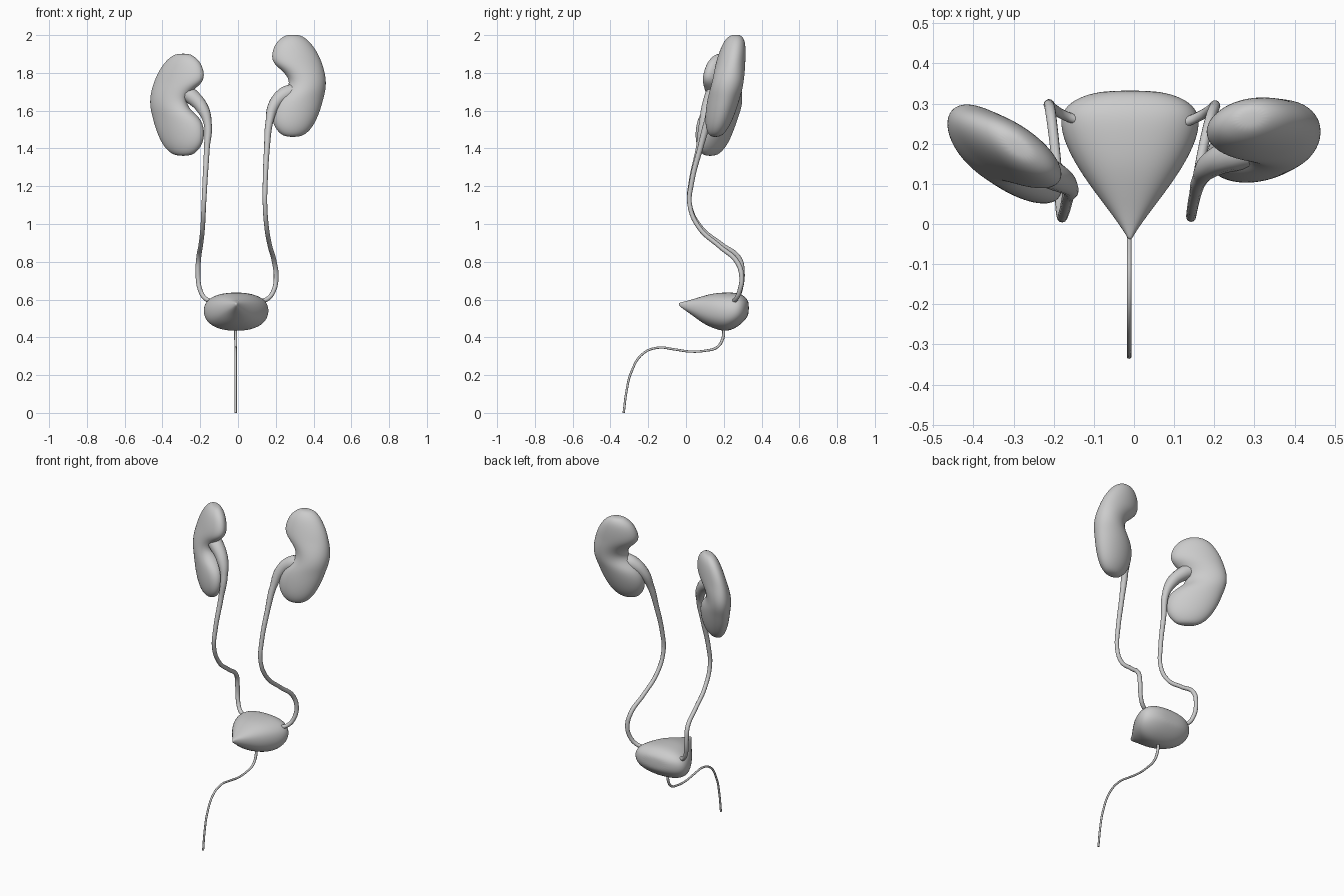
import bpy, bmesh, math

if "Cube" in bpy.data.objects:
    bpy.data.objects.remove(bpy.data.objects["Cube"])


def finish(obj, levels):
    if levels:
        mod = obj.modifiers.new("smooth", 'SUBSURF')
        mod.levels = mod.render_levels = levels
    for p in obj.data.polygons:
        p.use_smooth = True


def loft(name, rings, levels=2):
    """Skin a list of closed rings and cap both ends."""
    bm = bmesh.new()
    rows = [[bm.verts.new(co) for co in ring] for ring in rings]
    n = len(rows[0])
    for a, b in zip(rows, rows[1:]):
        for i in range(n):
            j = (i + 1) % n
            bm.faces.new((a[i], a[j], b[j], b[i]))
    bm.faces.new(rows[0])
    bm.faces.new(rows[-1])
    bmesh.ops.recalc_face_normals(bm, faces=bm.faces[:])
    me = bpy.data.meshes.new(name)
    bm.to_mesh(me)
    bm.free()
    obj = bpy.data.objects.new(name, me)
    bpy.context.collection.objects.link(obj)
    finish(obj, levels)
    return obj


def tube(name, pts):
    """Smooth tapered tube through (x, y, z, radius) points."""
    cu = bpy.data.curves.new(name, 'CURVE')
    cu.dimensions = '3D'
    cu.bevel_depth = 1.0
    cu.bevel_resolution = 4
    cu.resolution_u = 8
    cu.use_fill_caps = True
    sp = cu.splines.new('BEZIER')
    sp.bezier_points.add(len(pts) - 1)
    for bp, (x, y, z, r) in zip(sp.bezier_points, pts):
        bp.co = (x, y, z)
        bp.radius = r
        bp.handle_left_type = bp.handle_right_type = 'AUTO'
    tmp = bpy.data.objects.new(name + "_path", cu)
    bpy.context.collection.objects.link(tmp)
    dg = bpy.context.evaluated_depsgraph_get()
    me = bpy.data.meshes.new_from_object(tmp.evaluated_get(dg))
    bpy.data.objects.remove(tmp)
    obj = bpy.data.objects.new(name, me)
    bpy.context.collection.objects.link(obj)
    finish(obj, 0)
    return obj


# kidneys: z, inner edge, outer edge, half thickness
KIDNEY = [(1.902, .26, .32, .02), (1.89, .235, .35, .04), (1.86, .198, .387, .059),
          (1.80, .175, .427, .072), (1.75, .182, .447, .078), (1.71, .237, .459, .081),
          (1.66, .275, .468, .084), (1.61, .26, .465, .086), (1.565, .198, .454, .086),
          (1.50, .174, .437, .081), (1.43, .182, .407, .068), (1.385, .213, .372, .048),
          (1.36, .25, .33, .024)]


def kidney(name, side, dz, yc, lean, yaw):
    rings = []
    for z, inner, outer, t in KIDNEY:
        ring = []
        for i in range(20):
            a = math.tau * i / 20
            x = (inner + outer) / 2 + (outer - inner) / 2 * math.cos(a)
            y = yc + lean * (z - 1.63) + yaw * (x - .32) + t * math.sin(a)
            ring.append((side * x, y, z + dz))
        rings.append(ring)
    loft(name, rings)


kidney("kidney_left", -1, 0, .175, .12, .5)
kidney("kidney_right", 1, .1, .212, .2, .1)

# ureters, flaring into the renal pelvis at the top
tube("ureter_left", [
    (-.30, .16, 1.71, .045), (-.245, .14, 1.675, .042), (-.19, .115, 1.615, .034),
    (-.16, .09, 1.53, .021), (-.165, .067, 1.40, .015), (-.175, .027, 1.22, .013),
    (-.181, .02, 1.10, .012), (-.187, .08, .98, .012), (-.197, .19, .89, .012),
    (-.208, .28, .82, .013), (-.212, .298, .74, .013), (-.2, .287, .65, .012),
    (-.172, .27, .605, .012), (-.13, .255, .588, .012)])
tube("ureter_right", [
    (.31, .19, 1.70, .045), (.25, .175, 1.685, .043), (.195, .15, 1.635, .033),
    (.166, .115, 1.54, .02), (.153, .075, 1.40, .015), (.144, .03, 1.22, .013),
    (.143, .02, 1.10, .012), (.152, .07, .98, .012), (.17, .18, .88, .012),
    (.192, .27, .80, .013), (.202, .295, .72, .013), (.19, .285, .65, .012),
    (.162, .268, .608, .012), (.12, .25, .588, .012)])

# bladder, lofted from front apex to back: y, half width, bottom z, top z
BLADDER = [(-.039, .004, .57, .582), (-.02, .014, .553, .587), (.03, .05, .519, .6),
           (.09, .097, .472, .62), (.15, .138, .444, .635), (.21, .168, .428, .639),
           (.26, .177, .446, .638), (.295, .162, .472, .628), (.32, .12, .50, .608),
           (.333, .06, .525, .585)]
rings = []
for y, w, lo, hi in BLADDER:
    ring = []
    for i in range(20):
        a = math.tau * i / 20
        c, s = math.cos(a), math.sin(a)
        ring.append((-.01 + w * math.copysign(abs(c) ** .85, c), y,
                     (lo + hi) / 2 + (hi - lo) / 2 * math.copysign(abs(s) ** .85, s)))
    rings.append(ring)
loft("bladder", rings)

# urethra
tube("urethra", [(-.012, y, z, r) for y, z, r in [
    (.2, .45, .008), (.195, .395, .008), (.165, .348, .007), (.1, .329, .006),
    (.02, .325, .006), (-.06, .336, .006), (-.15, .345, .006), (-.23, .312, .006),
    (-.29, .215, .006), (-.314, .12, .006), (-.33, 0, .006)]])
